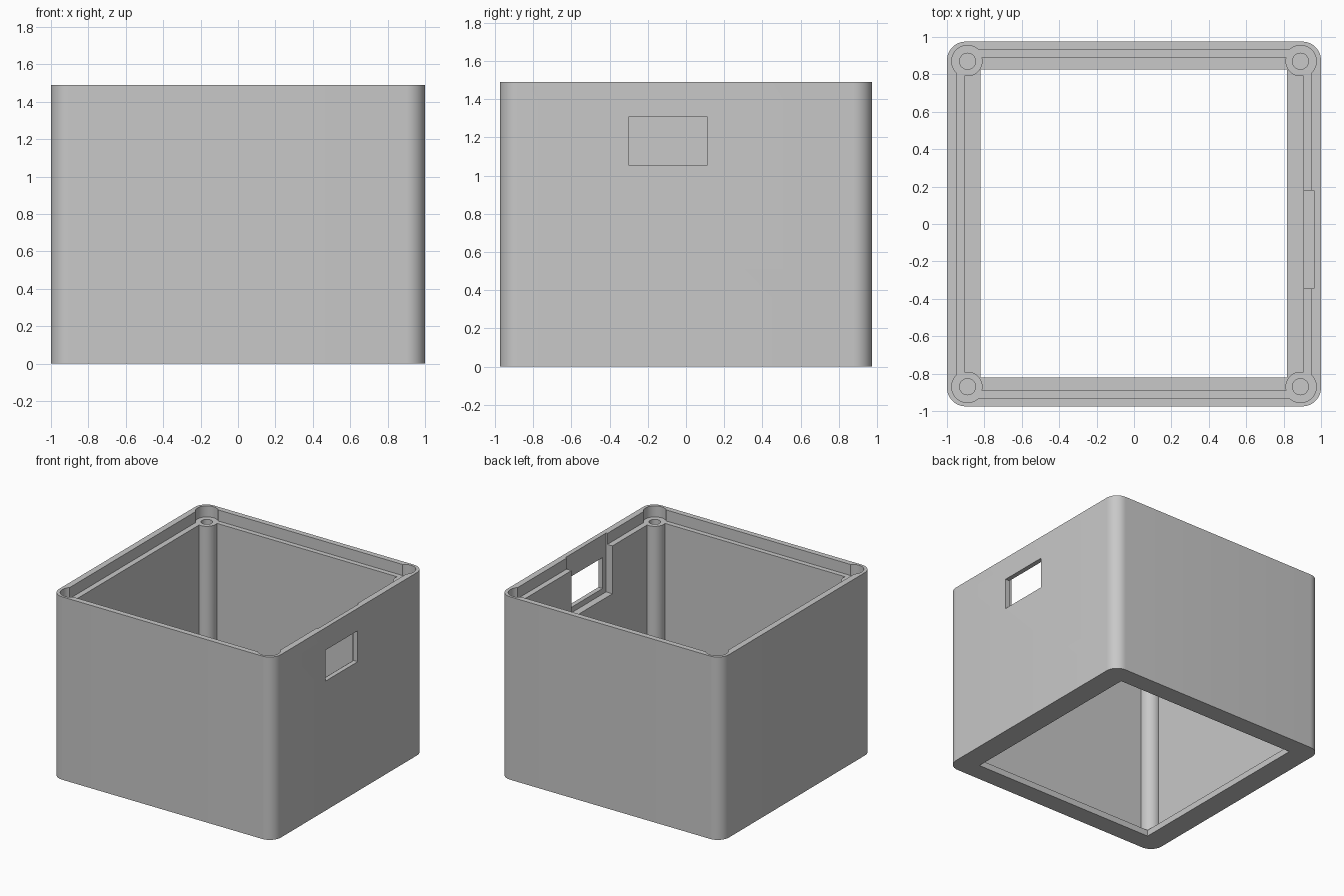
import bpy
import bmesh

if "Cube" in bpy.data.objects:
    bpy.data.objects.remove(bpy.data.objects["Cube"])

HEIGHT, LEDGE, FLOOR = 1.49, 1.40, 0.05
OVER = HEIGHT + 0.2          # cutters reach past the rim
POSTS = [(sx * 0.89, sy * 0.87) for sx in (-1, 1) for sy in (-1, 1)]

grey = bpy.data.materials.new("plain grey")
grey.use_nodes = True
colour = (0.58, 0.58, 0.58, 1)
grey.diffuse_color = colour
grey.node_tree.nodes["Principled BSDF"].inputs["Base Color"].default_value = colour


def finish(name, bm):
    mesh = bpy.data.meshes.new(name)
    bm.to_mesh(mesh)
    bm.free()
    mesh.materials.append(grey)
    obj = bpy.data.objects.new(name, mesh)
    bpy.context.collection.objects.link(obj)
    return obj


def block(name, x0, x1, y0, y1, z0, z1, radius=0):
    """Box given by its limits, with optional rounded upright edges."""
    bm = bmesh.new()
    bmesh.ops.create_cube(bm, size=1)
    low, high = (x0, y0, z0), (x1, y1, z1)
    for v in bm.verts:
        v.co = [high[i] if v.co[i] > 0 else low[i] for i in range(3)]
    if radius:
        upright = [e for e in bm.edges
                   if abs(e.verts[0].co.z - e.verts[1].co.z) > 0.1]
        bmesh.ops.bevel(bm, geom=upright, offset=radius, segments=12,
                        profile=0.5, affect='EDGES')
    return finish(name, bm)


def rod(name, x, y, radius, z0, z1):
    bm = bmesh.new()
    bmesh.ops.create_cone(bm, cap_ends=True, segments=48, radius1=radius,
                          radius2=radius, depth=z1 - z0)
    bmesh.ops.translate(bm, verts=bm.verts, vec=(x, y, (z0 + z1) / 2))
    return finish(name, bm)


def combine(target, tool, operation='DIFFERENCE'):
    """Apply a boolean and discard the tool."""
    mod = target.modifiers.new("shape", 'BOOLEAN')
    mod.operation, mod.object, mod.solver = operation, tool, 'EXACT'
    bpy.ops.object.select_all(action='DESELECT')
    bpy.context.view_layer.objects.active = target
    target.select_set(True)
    bpy.ops.object.modifier_apply(modifier=mod.name)
    bpy.data.objects.remove(tool)


# Rounded outer case, hollowed above a floor flange
case = block("enclosure_body", -1, 1, -0.975, 0.975, 0, HEIGHT, 0.1)
combine(case, block("cavity", -0.905, 0.905, -0.89, 0.89, FLOOR, OVER))

# Corner screw posts
for x, y in POSTS:
    combine(case, rod("screw_post", x, y, 0.08, FLOOR / 2, LEDGE + 0.02), 'UNION')

# Lid ledge, with round recesses and blind screw holes at the posts
combine(case, block("lid_recess", -0.95, 0.95, -0.93, 0.93, LEDGE, OVER))
for x, y in POSTS:
    combine(case, rod("post_recess", x, y, 0.085, LEDGE, OVER))
    combine(case, rod("screw_hole", x, y, 0.043, 0.9, OVER))

# Open bottom
combine(case, block("floor_opening", -0.82, 0.817, -0.82, 0.825, -0.1, FLOOR + 0.1))

# Thinned pocket and window in the left wall
combine(case, block("wall_pocket", 0.8, 0.962, -0.345, 0.18, 1.01, OVER))
combine(case, block("wall_window", 0.85, 1.1, -0.3, 0.113, 1.055, 1.307))

bpy.ops.object.shade_smooth_by_angle(angle=0.6)
